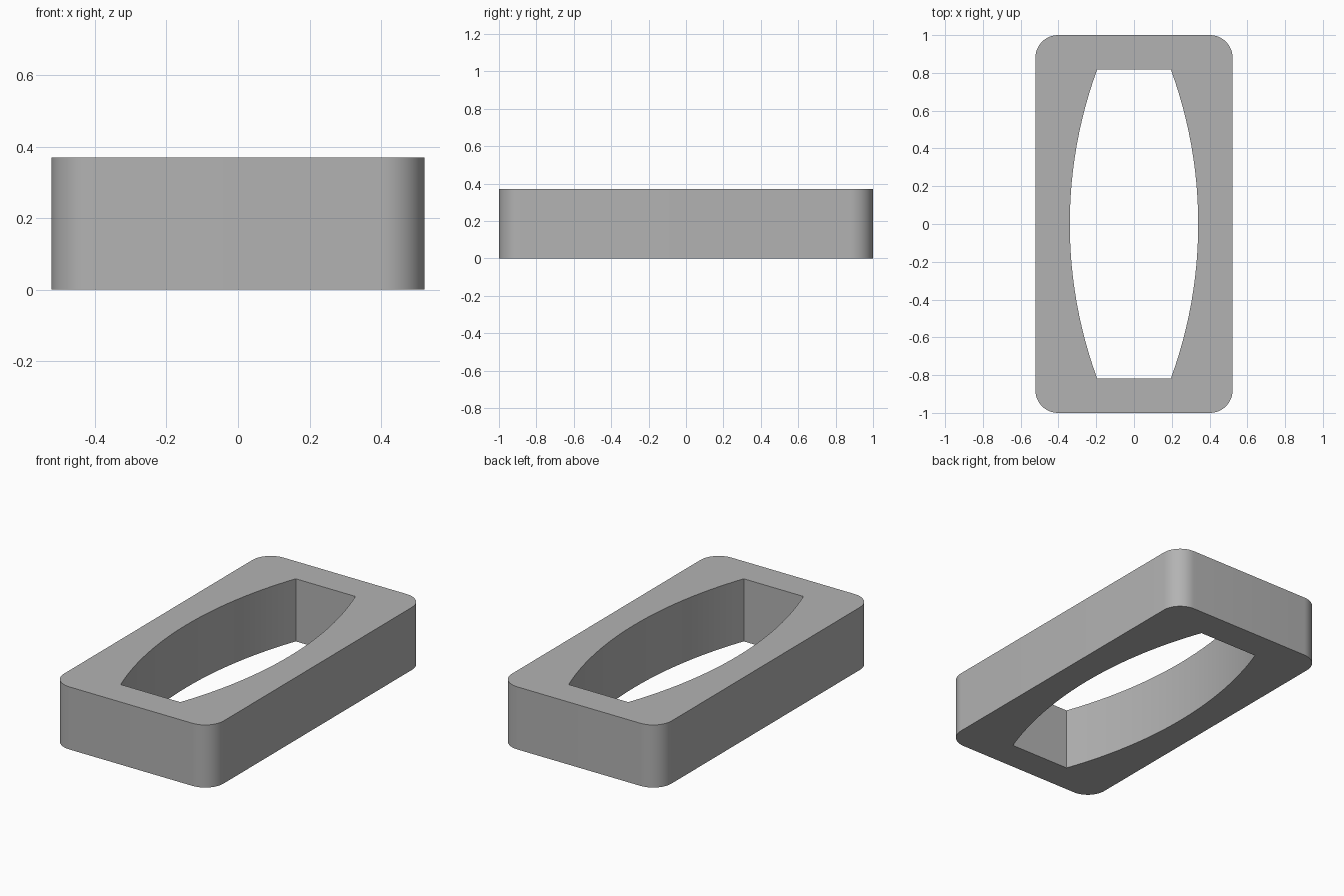
import bpy, bmesh, math

cube = bpy.data.objects.get("Cube")
if cube:
    bpy.data.objects.remove(cube, do_unlink=True)

HALF_W, HALF_L, HEIGHT, CORNER = 0.522, 1.0, 0.37, 0.12
HOLE_MID, HOLE_END, HOLE_L = 0.34, 0.195, 0.818

grey = bpy.data.materials.new("grey")
grey.use_nodes = True
colour = (0.45, 0.45, 0.45, 1)
grey.diffuse_color = colour
grey.node_tree.nodes["Principled BSDF"].inputs["Base Color"].default_value = colour


def arc(cx, cy, radius, start, end, steps):
    angles = [start + (end - start) * i / steps for i in range(steps + 1)]
    return [(cx + radius * math.cos(a), cy + radius * math.sin(a)) for a in angles]


# Rounded rectangular outline
outer = []
for i, (sx, sy) in enumerate([(1, 1), (-1, 1), (-1, -1), (1, -1)]):
    start = i * math.pi / 2
    outer += arc(sx * (HALF_W - CORNER), sy * (HALF_L - CORNER), CORNER,
                 start, start + math.pi / 2, 12)

# Barrel-shaped opening: two shallow arcs with straight ends
sag = HOLE_MID - HOLE_END
radius = (HOLE_L ** 2 + sag ** 2) / (2 * sag)
half = math.asin(HOLE_L / radius)
side = arc(HOLE_MID - radius, 0, radius, -half, half, 24)
inner = side + [(-x, -y) for x, y in side]

# Fill between the outlines and extrude upward
bm = bmesh.new()
edges = []
for loop in (outer, inner):
    verts = [bm.verts.new((x, y, 0)) for x, y in loop]
    edges += [bm.edges.new((v, verts[i - 1])) for i, v in enumerate(verts)]
bmesh.ops.triangle_fill(bm, edges=edges, use_beauty=True)
top = bmesh.ops.extrude_face_region(bm, geom=bm.faces[:], use_keep_orig=True)["geom"]
bmesh.ops.translate(bm, vec=(0, 0, HEIGHT),
                    verts=[g for g in top if isinstance(g, bmesh.types.BMVert)])
bmesh.ops.recalc_face_normals(bm, faces=bm.faces[:])
mesh = bpy.data.meshes.new("frame_block")
bm.to_mesh(mesh)
bm.free()
mesh.materials.append(grey)

frame = bpy.data.objects.new("frame_block", mesh)
bpy.context.collection.objects.link(frame)
bpy.context.view_layer.objects.active = frame
frame.select_set(True)
bpy.ops.object.shade_smooth_by_angle(angle=math.radians(30))
